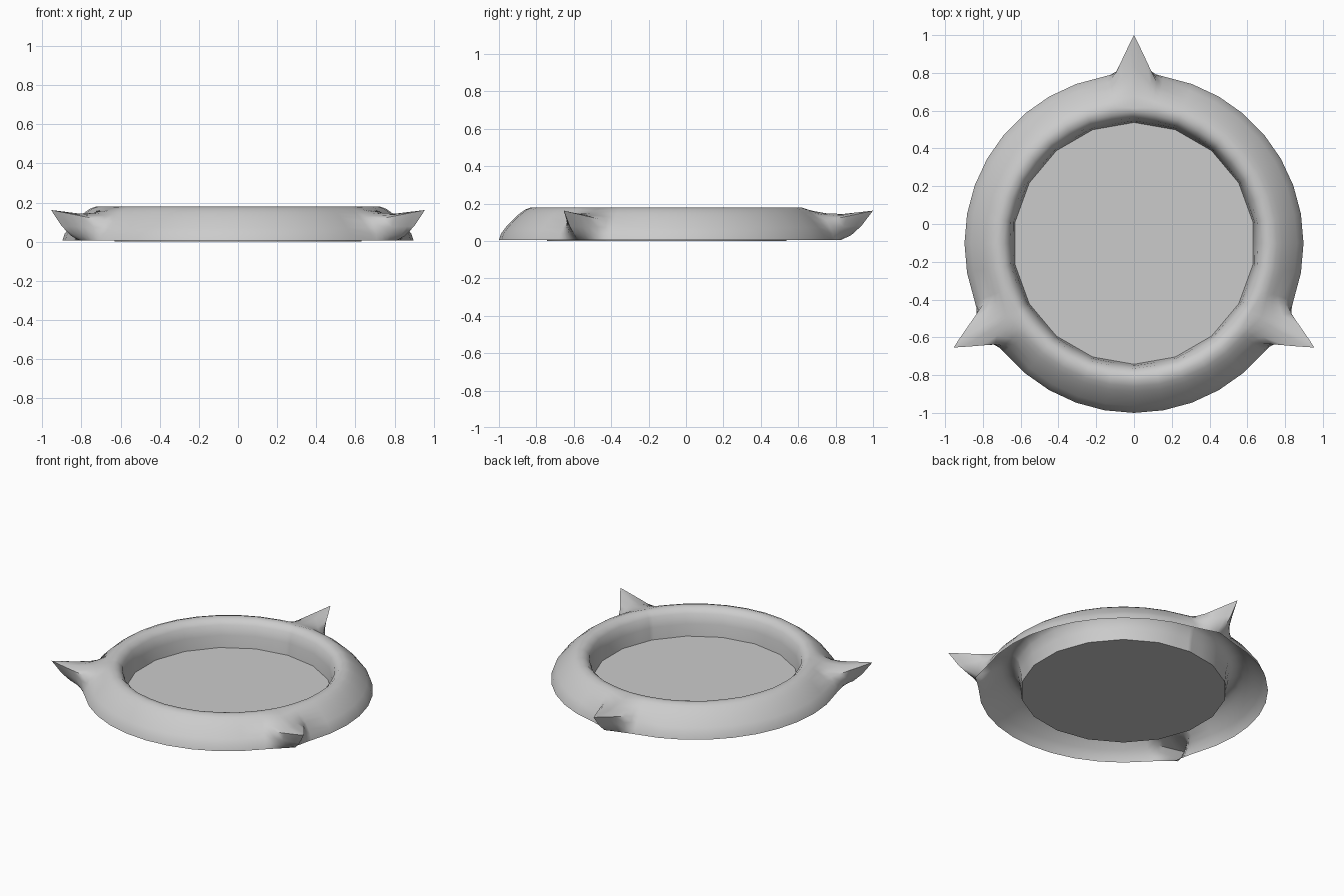
import bpy, bmesh, math

cube = bpy.data.objects.get("Cube")
if cube:
    bpy.data.objects.remove(cube, do_unlink=True)

CENTRE_Y = -0.1025
BASE_Z = 0.005

mat = bpy.data.materials.new("plain grey")
mat.use_nodes = True
grey = (0.6, 0.6, 0.6, 1)
mat.diffuse_color = grey
mat.node_tree.nodes["Principled BSDF"].inputs["Base Color"].default_value = grey

# Cross-section of the hollow rim: radius, height, then the same point on a spike
PROFILE = [
    (0.64, 0, 0.64, 0), (0.648, 0.08, 0.648, 0.08),
    (0.662, 0.145, 0.662, 0.145), (0.69, 0.174, 0.69, 0.174),
    (0.725, 0.18, 0.715, 0.178), (0.757, 0.168, 0.78, 0.16),
    (0.785, 0.148, 0.85, 0.148), (0.81, 0.127, 0.94, 0.144),
    (0.835, 0.102, 1.1025, 0.162), (0.862, 0.072, 1.04, 0.08),
    (0.886, 0.04, 0.985, 0.03), (0.8975, BASE_Z, 0.93, BASE_Z),
]
INNER_ROWS = 4

# Angles inside one third of the rim, finer beside the spikes
near = [0, 1.2, 2.5, 4, 6, 8]
offsets = near + list(range(10, 111, 10)) + [120 - a for a in reversed(near[1:])]


def rim_point(row, third, offset):
    r, z, spike_r, spike_z = PROFILE[row]
    away = min(offset, 120 - offset)
    w = max(0, 1 - away / 10) ** 1.4
    r += (spike_r - r) * w
    z += (spike_z - z) * w
    # The inner wall is an eighteen-sided tube that rounds off towards the top
    facet = math.cos(math.radians(10)) / math.cos(math.radians(offset % 20 - 10))
    r *= 1 + (facet - 1) * max(0, 1 - row / INNER_ROWS)
    a = math.radians(90 + third * 120 + offset)
    return r * math.cos(a), CENTRE_Y + r * math.sin(a), z


def finish(bm, name):
    mesh = bpy.data.meshes.new(name)
    bm.to_mesh(mesh)
    bm.free()
    mesh.materials.append(mat)
    obj = bpy.data.objects.new(name, mesh)
    bpy.context.collection.objects.link(obj)
    return obj


# Spiked rim, open underneath
bm = bmesh.new()
columns = [[bm.verts.new(rim_point(row, third, o)) for row in range(len(PROFILE))]
           for third in range(3) for o in offsets]
for i, col in enumerate(columns):
    nxt = columns[(i + 1) % len(columns)]
    for j in range(len(PROFILE) - 1):
        bm.faces.new((col[j], col[j + 1], nxt[j + 1], nxt[j]))
rim = finish(bm, "spiked_rim")
bpy.ops.object.select_all(action='DESELECT')
rim.select_set(True)
bpy.context.view_layer.objects.active = rim
bpy.ops.object.shade_smooth_by_angle(angle=math.radians(60))

# Flat floor of the dish
bm = bmesh.new()
bm.faces.new([bm.verts.new(rim_point(0, third, o))
              for third in range(3) for o in range(0, 120, 20)])
finish(bm, "floor_disc")
